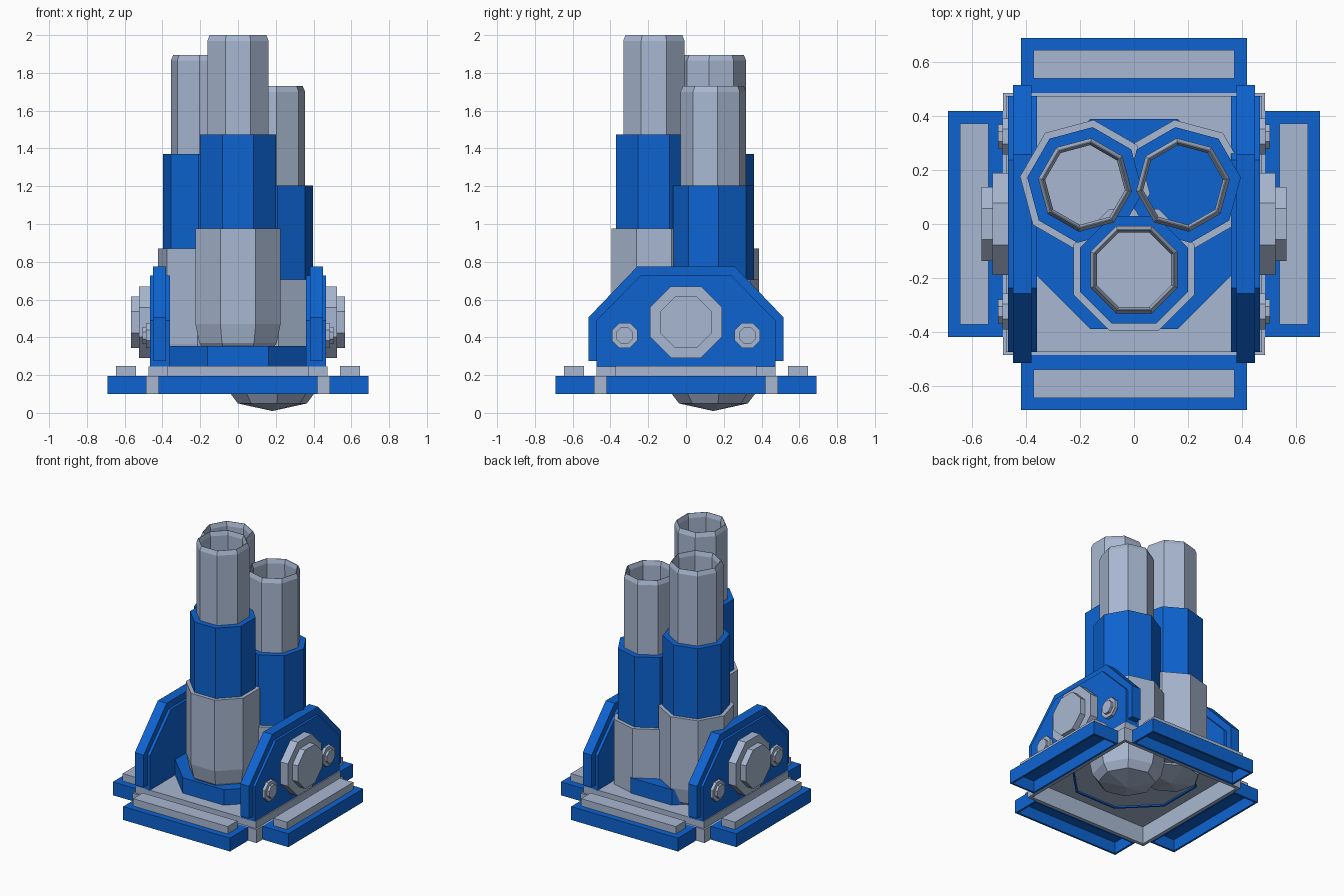
import bpy, bmesh, math
from mathutils import Matrix, Vector

cube = bpy.data.objects.get("Cube")
if cube:
    bpy.data.objects.remove(cube, do_unlink=True)


def material(name, rgb):
    m = bpy.data.materials.new(name)
    m.use_nodes = True
    m.diffuse_color = (*rgb, 1)
    m.node_tree.nodes["Principled BSDF"].inputs["Base Color"].default_value = (*rgb, 1)
    return m


BLUE = material("strong blue", (0.004, 0.126, 0.64))
GREY = material("pale steel grey", (0.393, 0.477, 0.638))


def finish(name, bm, mat, matrix=Matrix()):
    bmesh.ops.transform(bm, matrix=matrix, verts=bm.verts)
    bmesh.ops.recalc_face_normals(bm, faces=bm.faces)
    mesh = bpy.data.meshes.new(name)
    bm.to_mesh(mesh)
    bm.free()
    mesh.materials.append(mat)
    ob = bpy.data.objects.new(name, mesh)
    bpy.context.collection.objects.link(ob)
    return ob


def lathe(name, profile, mat, matrix=Matrix(), sides=8, closed=False):
    """Spin (flat-to-flat half width, height) points into a faceted solid."""
    bm = bmesh.new()
    step = 2 * math.pi / sides
    rings = []
    for a, z in profile:
        r = a / math.cos(step / 2)
        if a == 0:
            rings.append([bm.verts.new((0, 0, z))] * sides)
        else:
            rings.append([bm.verts.new((r * math.cos((k + 0.5) * step),
                                        r * math.sin((k + 0.5) * step), z))
                          for k in range(sides)])
    pairs = list(zip(rings, rings[1:]))
    if closed:
        pairs.append((rings[-1], rings[0]))
    for low, high in pairs:
        for k in range(sides):
            n = (k + 1) % sides
            corners = list(dict.fromkeys((low[k], low[n], high[n], high[k])))
            if len(corners) > 2:
                bm.faces.new(corners)
    return finish(name, bm, mat, matrix)


def block(name, size, centre, mat, matrix=Matrix(), open_bottom=False):
    bm = bmesh.new()
    bmesh.ops.create_cube(bm, size=1)
    bmesh.ops.scale(bm, vec=size, verts=bm.verts)
    bmesh.ops.translate(bm, vec=centre, verts=bm.verts)
    if open_bottom:
        bm.normal_update()
        bmesh.ops.delete(bm, geom=[f for f in bm.faces if f.normal.z < -0.5], context="FACES")
    ob = finish(name, bm, mat, matrix)
    if open_bottom:
        mod = ob.modifiers.new("wall thickness", "SOLIDIFY")
        mod.thickness = 0.02
        mod.offset = -1
    return ob


def side_plate(name, outline, x0, x1, mat):
    """Extrude a mirrored (y, z) half outline between two x positions."""
    pts = outline + [(-y, z) for y, z in reversed(outline)]
    bm = bmesh.new()
    face = bm.faces.new([bm.verts.new((x0, y, z)) for y, z in pts])
    new = bmesh.ops.extrude_face_region(bm, geom=[face])["geom"]
    bmesh.ops.translate(bm, vec=(x1 - x0, 0, 0),
                        verts=[v for v in new if isinstance(v, bmesh.types.BMVert)])
    return finish(name, bm, mat)


# Base: hollow tray, open underneath
lathe("base_tray", [(0.487, 0.1), (0.487, 0.195), (0.475, 0.195), (0.475, 0.245), (0, 0.245),
                    (0, 0.225), (0.465, 0.225), (0.465, 0.1), (0.487, 0.1)], GREY, sides=4)

# Four edge frames with raised strips
for k, side in enumerate(("front", "left", "back", "right")):
    turn = Matrix.Rotation(k * math.pi / 2, 4, "Z")
    block(side + "_frame", (0.84, 0.203, 0.095), (0, -0.5885, 0.1475), BLUE, turn, True)
    block(side + "_strip", (0.745, 0.107, 0.055), (0, -0.593, 0.22), GREY, turn)

# Collar around the tube cluster, and its lip below the tray
lathe("collar", [(0, 0.24), (0.39, 0.24), (0.39, 0.355), (0, 0.355)], BLUE)
lathe("collar_lip", [(0.39, 0.215), (0.39, 0.24), (0.377, 0.24), (0.377, 0.215)], BLUE, closed=True)

# Three telescoping tubes, each set at its own height
for k, (side, drop) in enumerate((("front", 0), ("back_left", 0.27), ("back_right", 0.105))):
    place = (Matrix.Translation((0, 0.04, -drop))
             @ Matrix.Rotation(k * math.radians(120), 4, "Z")
             @ Matrix.Translation((0, -0.21, 0)))
    lathe(side + "_lower_tube", [(0, 0.28), (0.17, 0.32), (0.205, 0.37), (0.225, 0.47),
                                 (0.225, 0.975), (0, 0.975)], GREY, place)
    lathe(side + "_middle_tube", [(0.15, 0.97), (0.2, 0.97), (0.2, 1.475), (0.15, 1.475)],
          BLUE, place, closed=True)
    lathe(side + "_upper_tube", [(0.142, 0.97), (0.162, 0.97), (0.162, 1.97), (0.15, 2.0),
                                 (0.147, 2.0), (0.138, 1.97)], GREY, place, closed=True)
    if side == "back_left":
        lathe("back_left_tube_floor", [(0, 0.972), (0.145, 0.972), (0.145, 0.98), (0, 0.98)],
              BLUE, place)

# Side brackets with octagonal hubs and bolts
RIM = [(0.517, 0.275), (0.517, 0.505), (0.258, 0.775)]
CORE = [(0.475, 0.24), (0.475, 0.49), (0.238, 0.728)]
for side, s in (("left", 1), ("right", -1)):
    side_plate(side + "_bracket_rim", RIM, s * 0.38, s * 0.45, BLUE)
    side_plate(side + "_bracket_core", CORE, s * 0.36, s * 0.467, BLUE)
    for name, y, z, wide, narrow, mid, end in (("hub", 0, 0.48, 0.19, 0.137, 0.525, 0.567),
                                               ("front_bolt", -0.325, 0.41, 0.067, 0.044, 0.488, 0.505),
                                               ("back_bolt", 0.325, 0.41, 0.067, 0.044, 0.488, 0.505)):
        place = Matrix.Translation((0, y, z)) @ Matrix.Rotation(s * math.pi / 2, 4, "Y")
        lathe(f"{side}_{name}", [(0, 0.45), (wide, 0.45), (wide, mid), (narrow, mid),
                                 (narrow, end), (0, end)], GREY, place)
